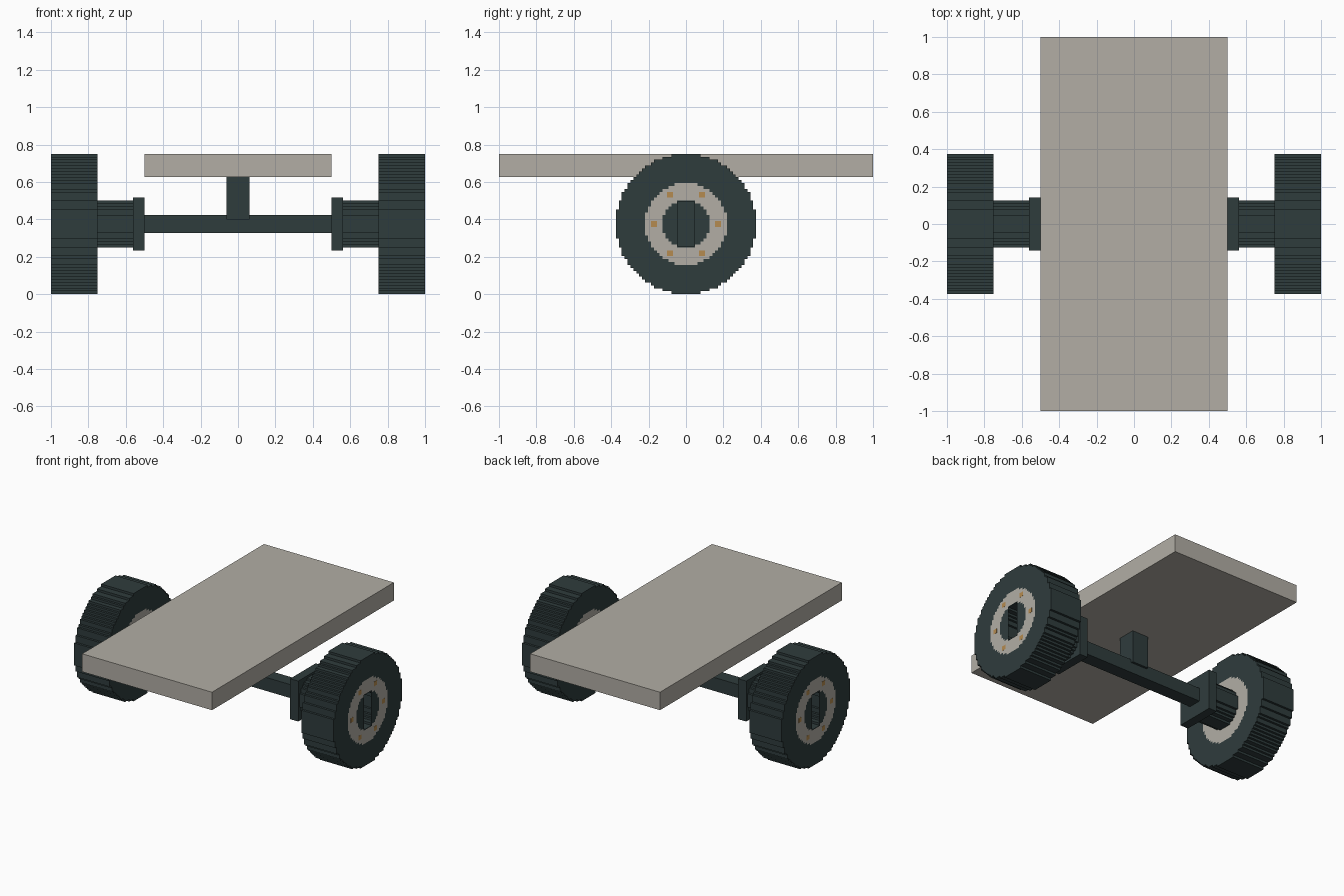
import bpy, bmesh, math

if "Cube" in bpy.data.objects:
    bpy.data.objects.remove(bpy.data.objects["Cube"])

U = 1 / 64          # grid step of the blocky model
CZ = 24 * U         # wheel centre height


def material(name, rgb):
    m = bpy.data.materials.new(name)
    m.diffuse_color = (*rgb, 1)
    m.use_nodes = True
    m.node_tree.nodes["Principled BSDF"].inputs["Base Color"].default_value = m.diffuse_color
    return m


DARK = material("dark_teal", (0.028, 0.045, 0.046))
STONE = material("warm_grey", (0.445, 0.423, 0.375))
GOLD = material("gold", (0.46, 0.26, 0.08))


def finish(name, bm, mat, mirror=False, shell=0):
    bmesh.ops.recalc_face_normals(bm, faces=bm.faces)
    me = bpy.data.meshes.new(name)
    bm.to_mesh(me)
    bm.free()
    me.materials.append(mat)
    ob = bpy.data.objects.new(name, me)
    bpy.context.collection.objects.link(ob)
    if shell:
        s = ob.modifiers.new("shell", "SOLIDIFY")
        s.thickness, s.offset = shell, -1
    if mirror:
        ob.modifiers.new("mirror", "MIRROR").use_mirror_merge = False
    return ob


def add_box(bm, x, y, z):
    v = bmesh.ops.create_cube(bm, size=1)["verts"]
    for p in v:
        p.co = [r[0] if c < 0 else r[1] for c, r in zip(p.co, (x, y, z))]


def box(name, x, y, z, mat, mirror=False):
    bm = bmesh.new()
    add_box(bm, x, y, z)
    return finish(name, bm, mat, mirror)


def stair_side(n):
    """Right half of a stepped circle of radius n, bottom to top."""
    pts = []
    for j in range(-n, n):
        w = round(math.sqrt(n * n - (j + 0.5) ** 2))
        if pts and pts[-1][0] == w:
            pts[-1] = (w, j + 1)
        else:
            pts += [(w, j), (w, j + 1)]
    return pts


def stair_circle(n):
    side = stair_side(n)
    return side + [(-y, z) for y, z in reversed(side)]


def wall(bm, pts, x0, x1):
    """Stepped tube wall; returns its two edge rings."""
    rings = [[bm.verts.new((x, y * U, CZ + z * U)) for y, z in pts] for x in (x0, x1)]
    n = len(pts)
    for i in range(n):
        k = (i + 1) % n
        bm.faces.new((rings[0][i], rings[0][k], rings[1][k], rings[1][i]))
    return rings


def annulus(name, outer, inner, x0, x1, mat):
    bm = bmesh.new()
    a = wall(bm, stair_circle(outer), x0, x1)
    b = wall(bm, stair_circle(inner), x0, x1)
    for end in (0, 1):
        edges = [bm.edges.get((r[i - 1], r[i])) for r in (a[end], b[end]) for i in range(len(r))]
        bmesh.ops.triangle_fill(bm, edges=edges, use_beauty=True, normal=(1, 0, 0))
    return finish(name, bm, mat, mirror=True)


# Deck, post and axle
box("deck", (-0.5, 0.5), (-1, 1), (0.625, 0.75), STONE)
box("post", (-4 * U, 4 * U), (-4 * U, 4 * U), (0.4, 0.625), DARK)
box("axle", (-0.568, 0.568), (-3 * U, 3 * U), (CZ - 3 * U, CZ + 3 * U), DARK)

# Square mounting plates
box("mounting_plate", (0.5, 0.5625), (-9 * U, 9 * U), (CZ - 9 * U, CZ + 9 * U), DARK, True)

# Wheels: tyre and rim ring
annulus("tyre", 24, 14, 0.75, 0.999, DARK)
annulus("rim", 14, 8, 0.75, 0.999, STONE)

# Hollow hub with a vertical slot in its outer cap
bm = bmesh.new()
ring = wall(bm, stair_circle(8), 0.5625, 0.999)[1]
half = len(ring) // 2
bm.faces.new(ring[:half])
bm.faces.new(ring[half:])
finish("hub", bm, DARK, mirror=True, shell=0.006)

# Six square bolts per wheel
bm = bmesh.new()
for i in range(6):
    a = i * math.pi / 3
    y, z = 11 * U * math.cos(a), CZ + round(10.2 * math.sin(a) * 1.13) * U
    add_box(bm, (0.994, 1.0), (y - U, y + U), (z - U, z + U))
finish("bolts", bm, GOLD, mirror=True)
